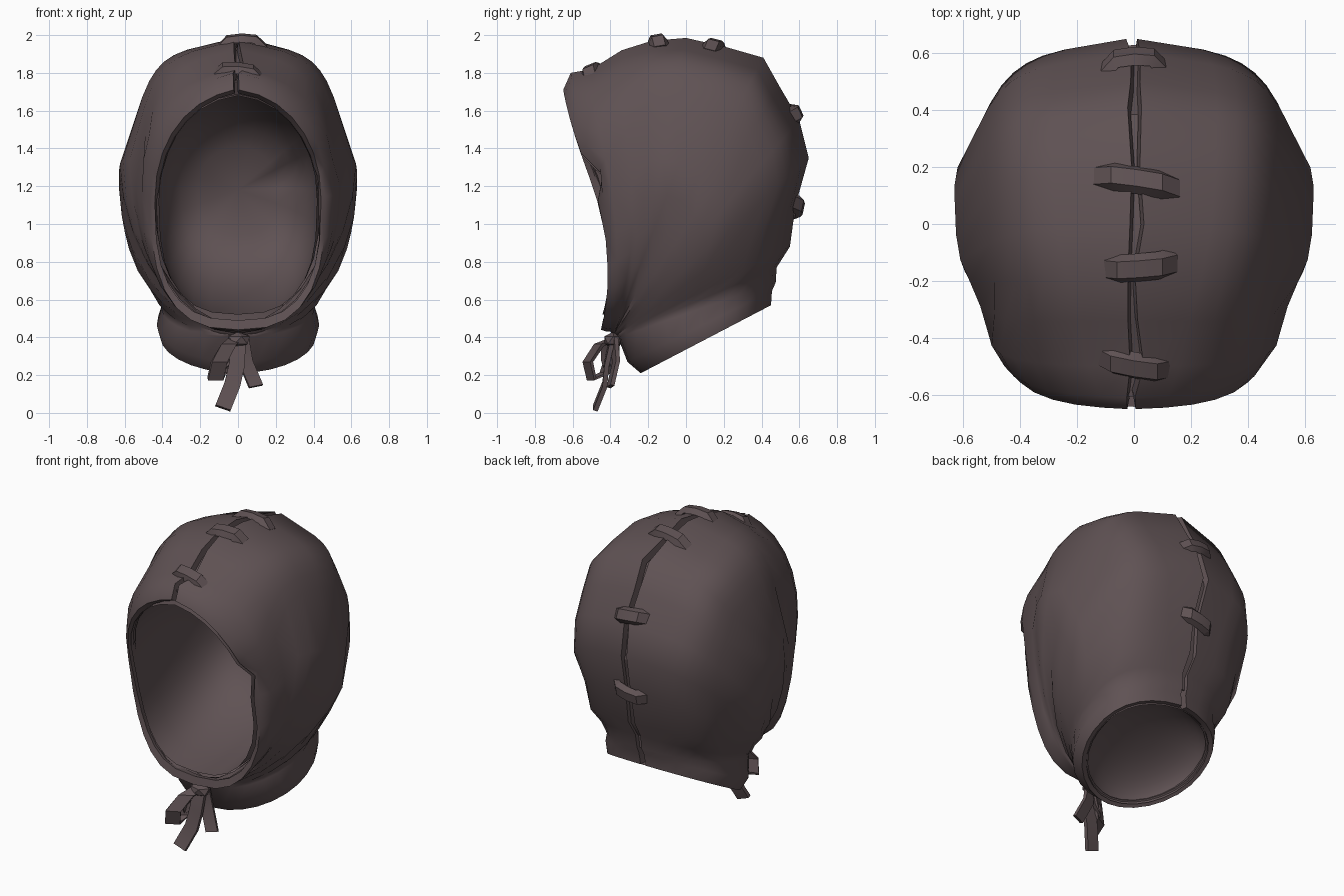
import bpy, bmesh, math, random
from mathutils import Vector

cube = bpy.data.objects.get("Cube")
if cube:
    bpy.data.objects.remove(cube)
random.seed(4)

cloth = bpy.data.materials.new("dark_brown_cloth")
cloth.use_nodes = True
colour = (0.115, 0.084, 0.088, 1)
cloth.diffuse_color = colour
bsdf = cloth.node_tree.nodes["Principled BSDF"]
bsdf.inputs["Base Color"].default_value = colour
bsdf.inputs["Roughness"].default_value = 0.9


def make_object(name, bm, thickness=0, angle=55):
    mesh = bpy.data.meshes.new(name)
    bm.to_mesh(mesh)
    bm.free()
    mesh.materials.append(cloth)
    obj = bpy.data.objects.new(name, mesh)
    bpy.context.collection.objects.link(obj)
    bpy.ops.object.select_all(action="DESELECT")
    obj.select_set(True)
    bpy.context.view_layer.objects.active = obj
    if thickness:
        solid = obj.modifiers.new("thickness", "SOLIDIFY")
        solid.thickness = thickness
        solid.offset = -1
        bpy.ops.object.modifier_apply(modifier=solid.name)
    bpy.ops.object.shade_smooth_by_angle(angle=math.radians(angle))


# Hood rings fan out from the chin, from the face rim over the crown to the collar:
# top y, top z, chin y, chin z, half width, top squareness, chin squareness, bow
rings = [
    (-.65, 1.71, -.44, .49, .44, 2.2, 2.7, .08),
    (-.61, 1.80, -.45, .44, .465, 2.2, 2.7, .07),
    (-.50, 1.82, -.42, .43, .51, 2.6, 2.3, .07),
    (-.34, 1.92, -.40, .43, .54, 3.6, 2.1, .08),
    (-.18, 1.97, -.39, .42, .575, 5, 2.0, .06),
    (0, 1.985, -.38, .42, .61, 6, 1.9, .03),
    (.20, 1.94, -.38, .42, .625, 6.5, 1.8, 0),
    (.41, 1.88, -.38, .42, .63, 6.5, 1.8, 0),
    (.50, 1.72, -.38, .42, .63, 6.5, 1.8, 0),
    (.60, 1.55, -.38, .42, .62, 6, 1.8, 0),
    (.65, 1.35, -.38, .42, .59, 5, 1.8, 0),
    (.58, 1.10, -.37, .41, .53, 4, 1.8, 0),
    (.55, .88, -.37, .41, .46, 3, 1.9, 0),
    (.48, .77, -.37, .41, .425, 2.8, 2, 0),
    (.475, .69, -.36, .40, .405, 2.6, 2, 0),
    (.455, .645, -.31, .27, .43, 2.5, 2, 0),
    (.45, .57, -.24, .21, .41, 2.4, 1.9, 0),
]
HALF = 14


def ring_point(i, j):
    ty, tz, by, bz, width, n_top, n_chin, bow = rings[i]
    side = 1 if j <= HALF else -1
    a = math.pi * min(j, 2 * HALF - j) / HALF
    n = n_top if a < math.pi / 2 else n_chin
    c, s = math.cos(a), max(0, math.sin(a))
    along = math.copysign(abs(c) ** (2 / n), c)
    x = width * s ** (2 / n)
    mid = 0.41 if 3 < i < 14 else 0.48
    t = mid * (1 - along) if along > 0 else mid - along * (1 - mid)
    # Crown slopes away from the seam
    t += 0.1 * x * max(0, along)
    if n_top > 3:
        x *= 1 - 0.05 * min(n_top, 5.4) * max(0, along)
    # Gathered folds towards the chin
    if 6 < i < 14 and along < 0:
        x += 0.014 * (-1) ** i * -along * s
    y = ty + (by - ty) * t + bow * (1 - along * along) * (1 - 0.9 * along)
    z = tz + (bz - tz) * t
    # Worn notch in one side of the face rim
    if side > 0 and i < 2:
        y += 0.09 * max(0, 1 - abs(z - 1.24) / 0.12)
    return Vector((side * x, y, z))


hood = bmesh.new()
grid = []
for i in range(len(rings)):
    row = []
    drift = random.uniform(-0.012, 0.012)
    for j in range(2 * HALF + 1):
        p = ring_point(i, j)
        # Ragged open seam along the centre line
        if j in (0, 2 * HALF):
            p.x = drift + (1 if j == 0 else -1) * random.uniform(0.01, 0.028)
        row.append(hood.verts.new(p))
    grid.append(row)
for a, b in zip(grid, grid[1:]):
    for j in range(2 * HALF):
        hood.faces.new((a[j], a[j + 1], b[j + 1], b[j]))
make_object("hood", hood, 0.045)


def dome(name, ring, front, pole, inset, power, bulge, inward):
    """Closed lining that runs from one hood ring back to a pole."""
    bm = bmesh.new()
    rows = []
    steps = 8
    count = 2 * HALF
    for k in range(steps):
        phi = math.pi / 2 * k / steps
        centre = front.lerp(pole, math.sin(phi))
        row = []
        for j in range(count):
            p = (ring_point(ring, j) - front) * inset * math.cos(phi) ** power
            p.x *= 1 + bulge * math.sin(phi)
            row.append(bm.verts.new(centre + p))
        rows.append(row)
    tip = bm.verts.new(pole)
    for j in range(count):
        m = (j + 1) % count
        quads = [(a[j], b[j], b[m], a[m]) for a, b in zip(rows, rows[1:])]
        for face in quads + [(rows[-1][j], tip, rows[-1][m])]:
            bm.faces.new(face if inward else face[::-1])
    make_object(name, bm)


dome("face_lining", 0, Vector((0, -.49, 1.1)), Vector((0, .36, 1.18)), .95, .55, .25, True)
dome("neck_lining", 16, Vector((0, .10, .39)), Vector((0, .06, .53)), .93, .8, 0, False)


def strap(name, points, side, width, thick, top=1.0):
    """Flat strap along points; side is its width direction, top narrows its outer face."""
    bm = bmesh.new()
    pts = [Vector(p) for p in points]
    side = Vector(side).normalized()
    loops = []
    for k, p in enumerate(pts):
        tangent = pts[min(k + 1, len(pts) - 1)] - pts[max(k - 1, 0)]
        out = tangent.cross(side).normalized() * thick / 2
        half = side * width / 2
        corners = (p - out - half, p - out + half, p + out + half * top, p + out - half * top)
        loops.append([bm.verts.new(v) for v in corners])
    for a, b in zip(loops, loops[1:]):
        for k in range(4):
            m = (k + 1) % 4
            bm.faces.new((a[k], a[m], b[m], b[k]))
    bm.faces.new(loops[0][::-1])
    bm.faces.new(loops[-1])
    bmesh.ops.recalc_face_normals(bm, faces=bm.faces)
    make_object(name, bm, angle=25)


# Strip closing the seam from inside
strap("seam_backing",
      [Vector((0, r[0], r[1])).lerp(Vector((0, r[2], r[3])), .035) for r in rings[1:15]],
      (1, 0, 0), .12, .01)

# Stitches bridging the seam: y, z, outward tilt in degrees, half length, skew, centre x
stitches = [
    (-.49, 1.80, 112, .125, -.10, 0),
    (-.15, 1.955, 100, .12, .04, .02),
    (.15, 1.93, 76, .14, -.08, .01),
    (.565, 1.58, 25, .105, .05, 0),
    (.575, 1.09, -12, .105, -.12, 0),
]
for k, (y, z, tilt, half, skew, cx) in enumerate(stitches):
    r = math.radians(tilt)
    out = Vector((0, math.cos(r), math.sin(r)))
    along = Vector((0, math.sin(r), -math.cos(r)))
    centre = Vector((cx, y, z))
    path = []
    for f, h in ((-1, -.025), (-.6, .025), (0, .032), (.6, .025), (1, -.025)):
        path.append(centre + Vector((f * half, 0, 0)) + out * h + along * (f * half * skew * 2))
    strap("stitch_%d" % (k + 1), path, along, .1, .035, .6)

# Chin bow: loops, tails and knot
strap("bow_large_loop",
      [(-.01, -.38, .39), (-.05, -.46, .36), (-.10, -.52, .27), (-.12, -.50, .18),
       (-.10, -.43, .21), (-.03, -.38, .36)], (1, .5, 0), .09, .018)
strap("bow_small_loop",
      [(0, -.38, .39), (-.04, -.42, .36), (-.08, -.42, .28), (-.07, -.40, .22),
       (-.03, -.39, .27), (0, -.38, .36)], (.5, 1, 0), .06, .015)
strap("bow_long_tail",
      [(0, -.39, .39), (-.005, -.42, .26), (-.03, -.43, .15), (-.08, -.48, .025)],
      (1, 0, -.35), .085, .025)
strap("bow_short_tail",
      [(.02, -.38, .39), (.04, -.37, .27), (.095, -.40, .14)], (1, .3, .2), .075, .022)
knot = bmesh.new()
bmesh.ops.create_icosphere(knot, subdivisions=1, radius=1)
bmesh.ops.scale(knot, vec=(.07, .055, .045), verts=knot.verts)
bmesh.ops.translate(knot, vec=(0, -.385, .385), verts=knot.verts)
make_object("bow_knot", knot, angle=25)
